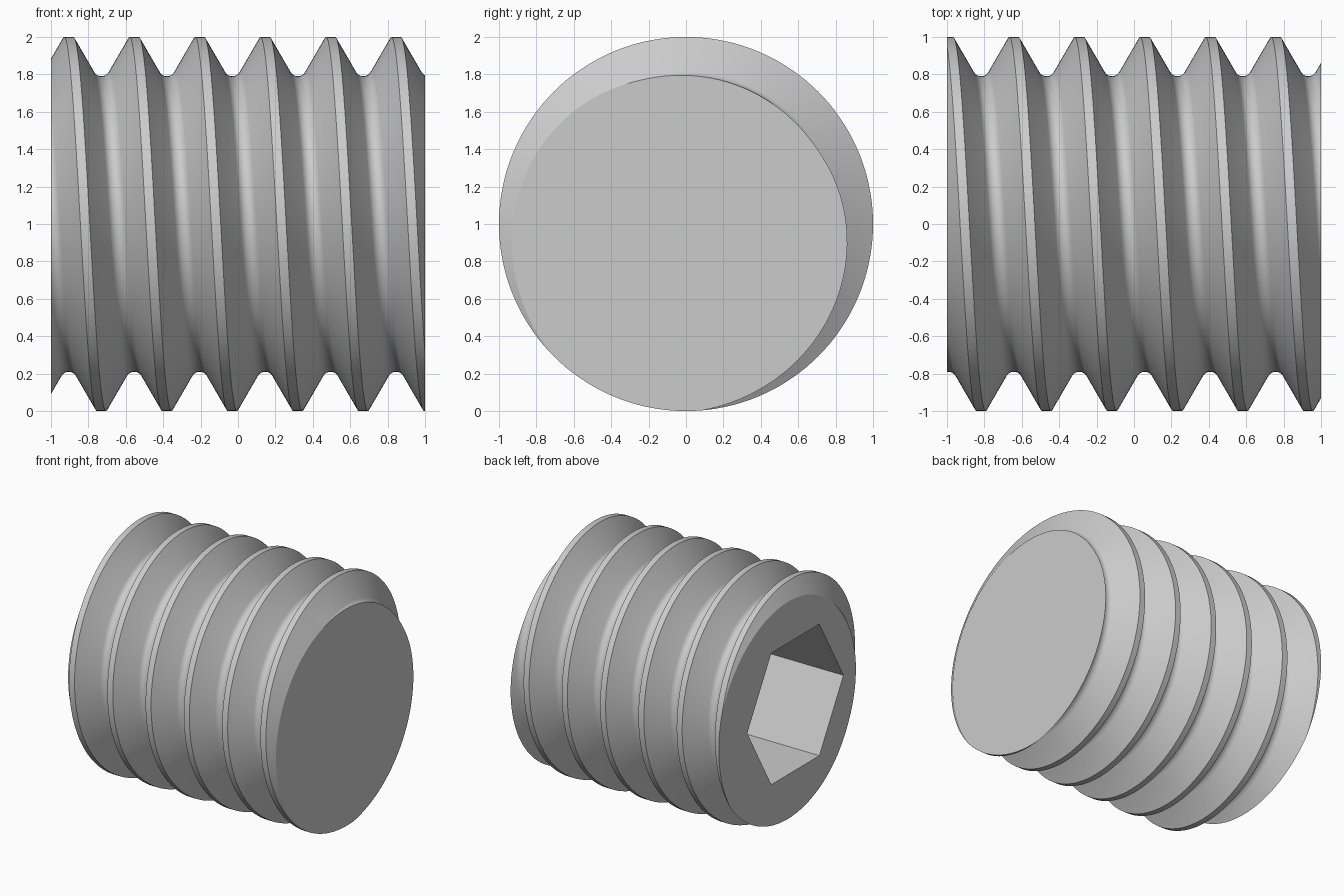
import bpy, bmesh, math
from mathutils import Vector

if "Cube" in bpy.data.objects:
    bpy.data.objects.remove(bpy.data.objects["Cube"])

SEGMENTS = 144
PITCH = 0.35
TURNS = 8
START = -1.605        # crest position on the top line, outside the cut end
CREST = 0.025         # half width of the crest flat
ROOT_R = 0.05         # root fillet radius
SOCKET_R = 0.628
SOCKET_DEPTH = 1.0

steel = bpy.data.materials.new("grey steel")
steel.use_nodes = True
colour = (0.6, 0.6, 0.6, 1)
steel.diffuse_color = colour
steel.node_tree.nodes["Principled BSDF"].inputs["Base Color"].default_value = colour

# Thread profile for one pitch: crest flat, then rounded root
profile = [(-CREST, 1.0), (CREST, 1.0)]
for k in range(9):
    a = math.radians(-60 + 15 * k)
    profile.append((PITCH / 2 + ROOT_R * math.sin(a), 0.84 - ROOT_R * math.cos(a)))
M = len(profile)

# Helical surface: each turn joins the next one a pitch along
bm = bmesh.new()
rows = TURNS * M
columns = []
for i in range(SEGMENTS):
    t = i / SEGMENTS
    phi = math.tau * t
    column = []
    for j in range(rows + 1):
        s, r = profile[j % M]
        x = START + PITCH * (j // M + t) + s
        column.append(bm.verts.new((x, -r * math.sin(phi), 1 + r * math.cos(phi))))
    columns.append(column)
for i in range(SEGMENTS):
    shift = M if i == SEGMENTS - 1 else 0
    a, b = columns[i], columns[(i + 1) % SEGMENTS]
    for j in range(rows - shift):
        bm.faces.new((a[j], a[j + 1], b[j + 1 + shift], b[j + shift]))

# Cut both ends flat
for side in (-1, 1):
    bmesh.ops.bisect_plane(bm, geom=bm.verts[:] + bm.edges[:] + bm.faces[:], dist=1e-5,
                           plane_co=(side, 0, 0), plane_no=(side, 0, 0), clear_outer=True)


def rim(side):
    return [e for e in bm.edges if e.is_boundary and e.verts[0].co.x * side > 0.9]


# Plain end
bmesh.ops.triangle_fill(bm, edges=rim(1), use_beauty=True, normal=Vector((1, 0, 0)))


# Socket end: face around a hexagonal hole, then walls and floor
def hexagon(x):
    return [bm.verts.new((x, SOCKET_R * math.cos(k * math.tau / 6),
                          1 + SOCKET_R * math.sin(k * math.tau / 6))) for k in range(6)]


outer = rim(-1)
mouth, floor = hexagon(-1), hexagon(-1 + SOCKET_DEPTH)
hole = [bm.edges.new((mouth[k], mouth[(k + 1) % 6])) for k in range(6)]
bmesh.ops.triangle_fill(bm, edges=outer + hole, use_beauty=True, normal=Vector((-1, 0, 0)))
for k in range(6):
    n = (k + 1) % 6
    bm.faces.new((mouth[k], mouth[n], floor[n], floor[k]))
bm.faces.new(floor)

bmesh.ops.recalc_face_normals(bm, faces=bm.faces[:])
mesh = bpy.data.meshes.new("threaded_set_screw")
bm.to_mesh(mesh)
bm.free()
mesh.materials.append(steel)
screw = bpy.data.objects.new("threaded_set_screw", mesh)
bpy.context.collection.objects.link(screw)

# Smooth flanks with sharp crests and ends
bpy.ops.object.select_all(action="DESELECT")
screw.select_set(True)
bpy.context.view_layer.objects.active = screw
bpy.ops.object.shade_smooth_by_angle(angle=math.radians(30))
